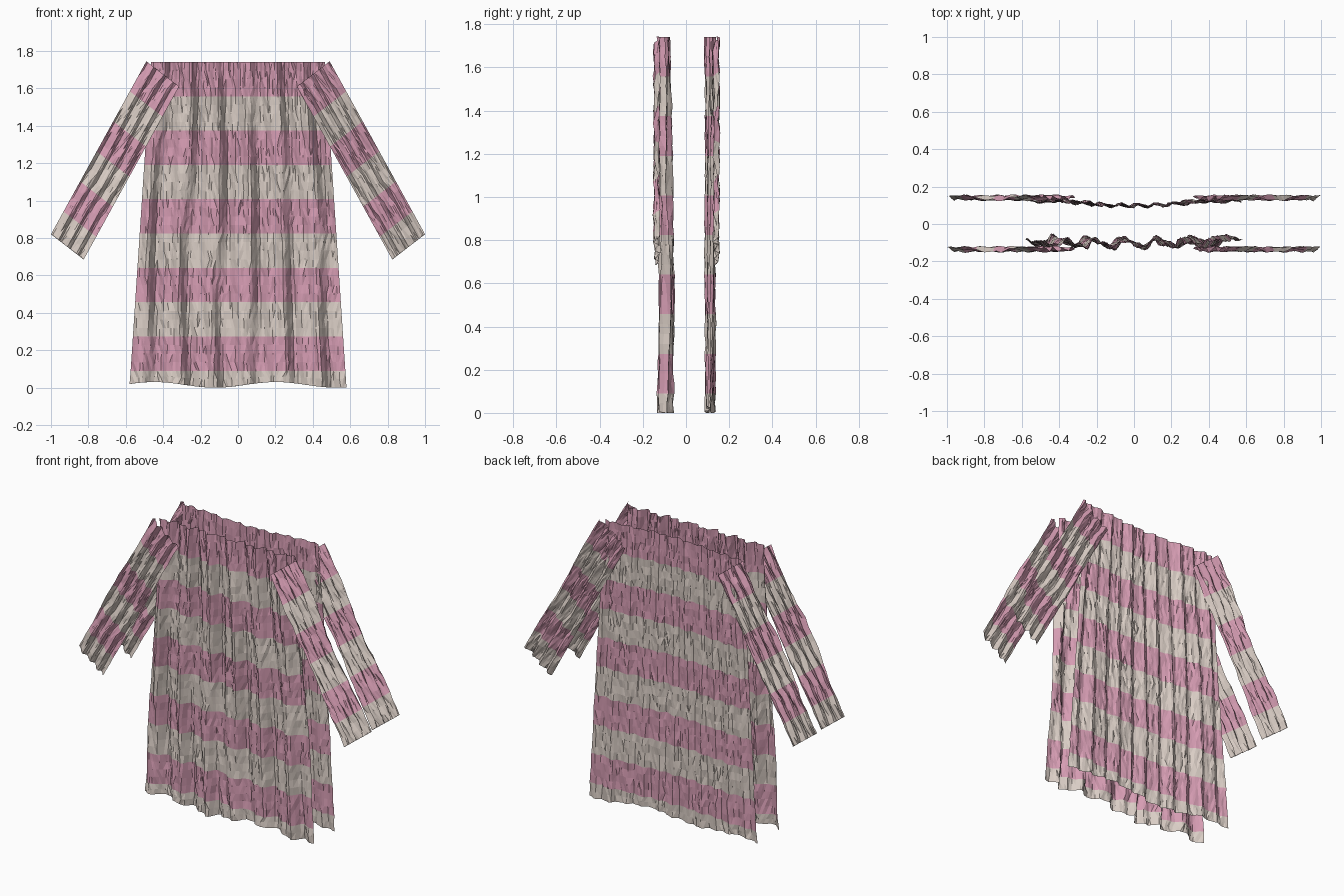
import bpy, bmesh, math, random

if "Cube" in bpy.data.objects:
    bpy.data.objects.remove(bpy.data.objects["Cube"])

random.seed(4)
TAU = 2 * math.pi
BAND = 0.1835            # stripe height
HEM = 0.09               # short stripe at the hem
TOP = HEM + 9 * BAND


def material(name, rgb):
    m = bpy.data.materials.new(name)
    m.diffuse_color = (*rgb, 1)
    m.use_nodes = True
    m.node_tree.nodes["Principled BSDF"].inputs["Base Color"].default_value = m.diffuse_color
    return m


pink = material("dusty pink", (0.67, 0.335, 0.45))
cream = material("warm cream", (0.70, 0.615, 0.56))


def jitter(a):
    return random.uniform(-a, a)


def fold(p):
    """Pleat wave with one steep flank and one gentle flank."""
    return math.sin(p + 0.6 * math.sin(p))


def sheet(name, cols, rows, point, stripe):
    """Flat-shaded cloth sheet; stripe(row) picks the material of each row."""
    bm = bmesh.new()
    grid = [[bm.verts.new(point(i / cols, j, i in (0, cols))) for i in range(cols + 1)]
            for j in range(rows + 1)]
    for j in range(rows):
        for i in range(cols):
            f = bm.faces.new((grid[j][i], grid[j][i + 1], grid[j + 1][i + 1], grid[j + 1][i]))
            f.material_index = stripe(j)
    bmesh.ops.triangulate(bm, faces=bm.faces[:])
    me = bpy.data.meshes.new(name)
    bm.to_mesh(me)
    bm.free()
    me.materials.append(pink)
    me.materials.append(cream)
    ob = bpy.data.objects.new(name, me)
    bpy.context.collection.objects.link(ob)
    return ob


# Body panels: rows line up with the stripe edges
heights = [0, HEM / 2] + [HEM + BAND * k / 4 for k in range(37)]


def body_stripe(j):
    return 1 if j < 2 else ((j - 2) // 4) % 2


def front_depth(u, z):
    x = u * 0.58
    p = TAU * (x + 0.1) / 0.195 + 0.45 * math.sin(4 * z + 3 * x)
    top = max(0, (z - 1.45) / 0.3)
    y = -0.097 + 0.027 * fold(p) * (1 - 0.4 * top)
    y += 0.008 * math.sin(2.3 * p + 5 * z) * (1 + 0.5 * top)
    return y + 0.012 * (u * u - 0.4) + 0.006 * math.sin(3 * z)


def back_depth(u, z):
    x = u * 0.58
    p = TAU * x / 0.105 + 0.6 * math.sin(3 * z + 4 * x)
    y = 0.098 + 0.026 * min(1, (u / 0.7) ** 2) + 0.009 * fold(p)
    return y + 0.005 * math.sin(0.5 * p + 3 * z)


def body_panel(name, depth):
    def point(s, j, edge):
        z, u = heights[j], 2 * s - 1
        half = 0.58 - 0.066 * z
        x = u * half
        y = depth(u, z) + jitter(0.004)
        # gently waved hem
        z += max(0, 1 - z / HEM) * (0.015 + 0.015 * math.sin(TAU * (x - 0.04) / 0.65))
        return (x + (0 if edge else jitter(0.003)), y, z)
    return sheet(name, 72, len(heights) - 1, point, body_stripe)


body_panel("front_body_panel", front_depth)
body_panel("back_body_panel", back_depth)

# Sleeve panels: slanted pleated strips, front and back, on both sides
LENGTH, PER_BAND = 1.057, 4
STEP = BAND / PER_BAND
ROWS = math.ceil(LENGTH / STEP)


def sleeve_panel(name, side, y0):
    def point(s, j, edge):
        t = min(j * STEP / LENGTH, 1)
        x = 0.49 + 0.51 * t - 0.175 * s
        z = 1.745 - 0.925 * t - 0.135 * s
        p = TAU * 3.5 * s + 1.1 * math.sin(9 * t)
        y = y0 + 0.013 * fold(p) + 0.003 * math.sin(40 * t + 9 * s) + jitter(0.004)
        return (side * x, y, z)
    return sheet(name, 22, ROWS, point, lambda j: (j // PER_BAND) % 2)


for side, label in ((-1, "left"), (1, "right")):
    sleeve_panel("front_sleeve_" + label, side, -0.135)
    sleeve_panel("back_sleeve_" + label, side, 0.14)
